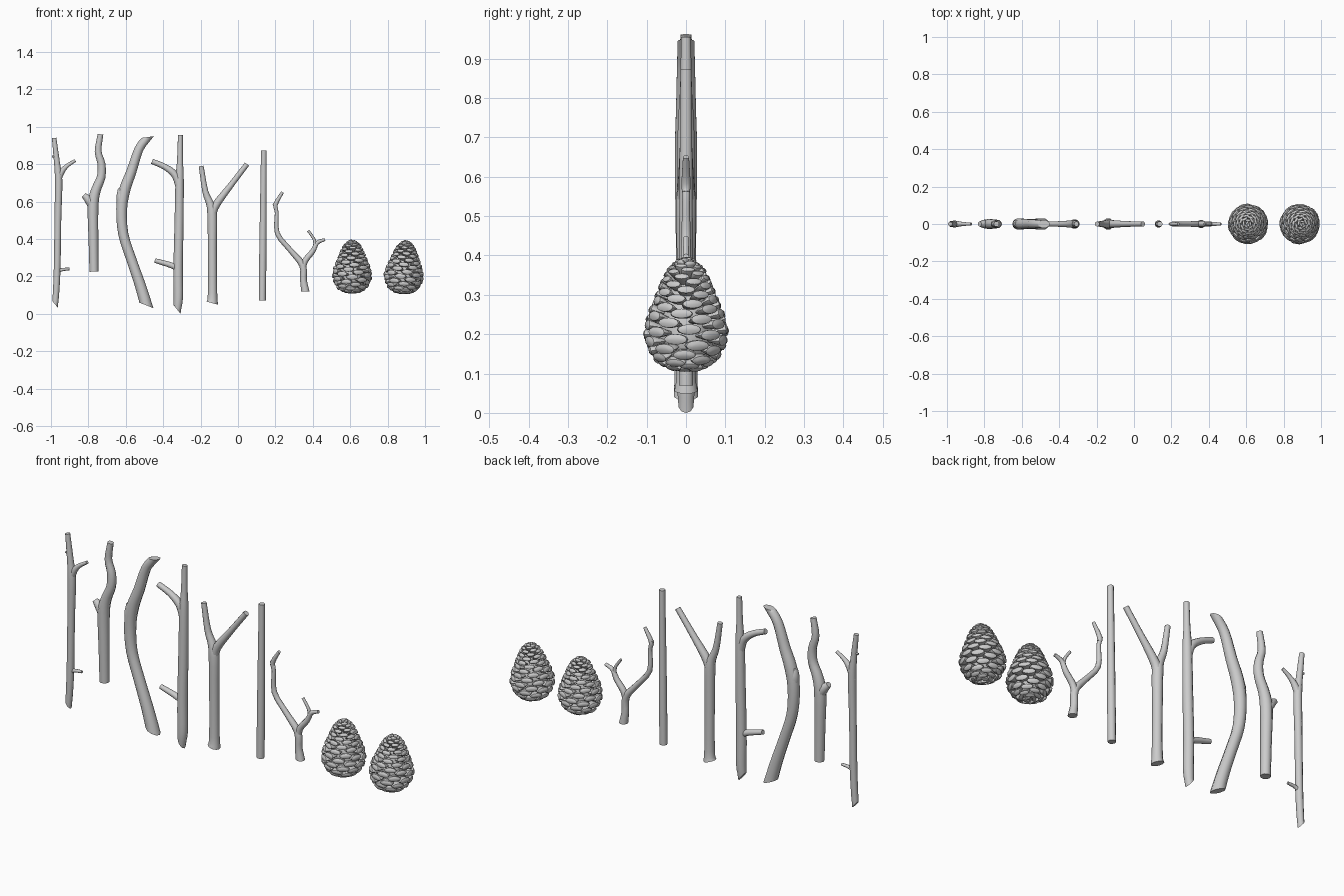
import bpy, bmesh, math
from mathutils import Vector, Matrix

if "Cube" in bpy.data.objects:
    bpy.data.objects.remove(bpy.data.objects["Cube"])


def finish(bm, name, angle=40):
    bmesh.ops.recalc_face_normals(bm, faces=bm.faces)
    me = bpy.data.meshes.new(name)
    bm.to_mesh(me)
    bm.free()
    ob = bpy.data.objects.new(name, me)
    bpy.context.collection.objects.link(ob)
    bpy.ops.object.select_all(action='DESELECT')
    ob.select_set(True)
    bpy.context.view_layer.objects.active = ob
    bpy.ops.object.shade_smooth_by_angle(angle=math.radians(angle))
    return ob


def skin(bm, rings):
    """Bridge successive rings of points and cap both ends."""
    vs = [[bm.verts.new(p) for p in r] for r in rings]
    n = len(vs[0])
    for a, b in zip(vs, vs[1:]):
        for i in range(n):
            j = (i + 1) % n
            bm.faces.new((a[i], a[j], b[j], b[i]))
    bm.faces.new(vs[0][::-1])
    bm.faces.new(vs[-1])


def catmull(a, b, c, d, t):
    return 0.5 * (2*b + (c - a)*t + (2*a - 5*b + 4*c - d)*t*t + (3*b - a - 3*c + d)*t**3)


def limb(bm, pts, cut0=0.0, cut1=0.0, sides=10, steps=3):
    """Tapered round limb through (x, z, radius) points; cuts slant the ends."""
    p = [Vector(q) for q in pts]
    p = [2*p[0] - p[1]] + p + [2*p[-1] - p[-2]]
    path = [catmull(*p[i:i + 4], k / steps) for i in range(len(p) - 3) for k in range(steps)]
    path.append(p[-2])
    rings, last = [], len(path) - 1
    for i, c in enumerate(path):
        d = path[min(i + 1, last)] - path[max(i - 1, 0)]
        t = Vector((d.x, 0, d.y)).normalized()
        n = Vector((t.z, 0, -t.x))
        shear = cut0 if i == 0 else cut1 if i == last else 0
        ring = []
        for k in range(sides):
            a = 2*math.pi*k/sides
            ring.append(Vector((c.x, 0, c.y)) + c.z*(math.cos(a)*(n + t*shear) + Vector((0, math.sin(a), 0))))
        rings.append(ring)
    skin(bm, rings)


def stick(name, *limbs):
    bm = bmesh.new()
    for l in limbs:
        pts, c0, c1 = l if isinstance(l, tuple) else (l, 0, 0)
        limb(bm, pts, c0, c1)
    finish(bm, name)


# Sticks, left to right
stick("thin_twig_stick",
      ([(-.978, .05, .016), (-.973, .11, .017), (-.967, .24, .018), (-.963, .5, .018), (-.959, .71, .02),
        (-.967, .8, .016), (-.983, .94, .012)], -1, 0),
      [(-.965, .70, .015), (-.945, .755, .016), (-.915, .79, .011), (-.87, .82, .008)],
      [(-.965, .22, .01), (-.945, .235, .009), (-.9, .24, .007)],
      [(-.975, .84, .006), (-.995, .84, .005)])
stick("knobbed_stick",
      [(-.77, .225, .024), (-.773, .4, .026), (-.775, .58, .029), (-.76, .66, .026), (-.732, .73, .023),
       (-.73, .8, .021), (-.748, .87, .018), (-.735, .96, .015)],
      [(-.77, .56, .022), (-.795, .605, .024), (-.825, .635, .014)])
stick("curved_stick",
      ([(-.49, .045, .032), (-.525, .16, .029), (-.57, .29, .027), (-.613, .425, .027), (-.622, .56, .029),
        (-.605, .665, .03), (-.57, .76, .027), (-.53, .88, .024), (-.482, .945, .022)], -.78, 1.1),
      [(-.618, .54, .022), (-.625, .62, .025), (-.63, .67, .012)])
stick("two_branch_stick",
      ([(-.325, .022, .02), (-.319, .09, .025), (-.32, .25, .025), (-.315, .5, .024), (-.312, .72, .022),
        (-.31, .82, .016), (-.308, .955, .013)], -1, 0),
      [(-.312, .67, .02), (-.335, .74, .02), (-.39, .785, .016), (-.46, .815, .014)],
      [(-.315, .23, .017), (-.345, .255, .016), (-.445, .285, .012)])
stick("forked_stick",
      ([(-.138, .057, .031), (-.136, .11, .025), (-.137, .35, .024), (-.138, .53, .026), (-.15, .59, .021),
        (-.175, .655, .016), (-.197, .79, .013)], -.2, 0),
      [(-.137, .5, .022), (-.125, .57, .022), (-.04, .685, .016), (.048, .8, .014)])
stick("straight_stick",
      [(.13, .07, .019), (.133, .35, .019), (.138, .873, .015)])
stick("branching_twig",
      ([(.36, .12, .022), (.35, .18, .018), (.345, .26, .018), (.28, .34, .014), (.21, .43, .013),
        (.207, .54, .01), (.201, .585, .012), (.238, .65, .008)], -.2, 0),
      [(.346, .24, .016), (.36, .285, .016), (.4, .335, .014), (.424, .38, .011), (.465, .397, .008)],
      [(.412, .35, .011), (.408, .395, .008), (.375, .445, .007)],
      [(.206, .56, .01), (.192, .59, .008)])

# Pine cones: scale tips follow (radius, height, tilt, half width) stations
STATIONS = [(.008, .005, -85, .02), (.045, .01, -60, .024), (.082, .034, -25, .029), (.103, .075, -5, .032),
            (.108, .105, 5, .032), (.098, .15, 14, .030), (.081, .19, 22, .027), (.065, .23, 32, .023),
            (.047, .265, 50, .019), (.022, .288, 72, .016), (.004, .295, 88, .014)]
# one scale: (distance along it, width, thickness)
SCALE = [(0, .35, .15), (.6, .8, .26), (.84, 1, .42), (.94, .93, .42), (1, .55, .22)]


def sample_stations(count):
    """Spread scales so each covers a similar share of its local size."""
    fine = []
    for a, b in zip(STATIONS, STATIONS[1:]):
        for k in range(30):
            fine.append([u + (v - u)*k/30 for u, v in zip(a, b)])
    total, cum = 0, []
    for a, b in zip(fine, fine[1:]):
        total += math.hypot(b[0] - a[0], b[1] - a[1]) * (a[0] + .004) / a[3]**2
        cum.append(total)
    out, j = [], 0
    for i in range(count):
        while cum[j] < (i + .5)/count*total:
            j += 1
        out.append(fine[j])
    return out


def pine_cone(name, loc, turn, tilt, size):
    bm = bmesh.new()
    # woody core
    core = [(.03, .02), (.065, .05), (.075, .1), (.058, .16), (.038, .22), (.014, .27)]
    skin(bm, [[Vector((r*math.cos(k*math.pi/6), r*math.sin(k*math.pi/6), z)) for k in range(12)]
              for r, z in core])
    # spiral of scales
    for i, (r, z, e, w) in enumerate(sample_stations(112)):
        yaw, e = i*2.39996 + turn, math.radians(e)
        out = Vector((math.cos(yaw), math.sin(yaw), 0))
        d = out*math.cos(e) + Vector((0, 0, math.sin(e)))
        side = Vector((-out.y, out.x, 0))
        up = d.cross(side)
        tip = out*r + Vector((0, 0, z))
        length = min(.075, max(.045, r*.8))
        rings = []
        for s, sw, st in SCALE:
            c = tip - d*length*(1 - s)
            rings.append([c + side*w*sw*math.cos(k*math.pi/6) + up*w*st*math.sin(k*math.pi/6)
                          for k in range(12)])
        skin(bm, rings)
    bmesh.ops.transform(bm, verts=bm.verts, matrix=Matrix.Translation(loc)
                        @ Matrix.Rotation(tilt, 4, 'Y') @ Matrix.Diagonal((size, size, 1, 1)))
    finish(bm, name, 50)


pine_cone("pine_cone_left", Vector((.61, 0, .103)), 0, 0, 1.0)
pine_cone("pine_cone_right", Vector((.879, 0, .1)), 1.3, .07, 1.0)
